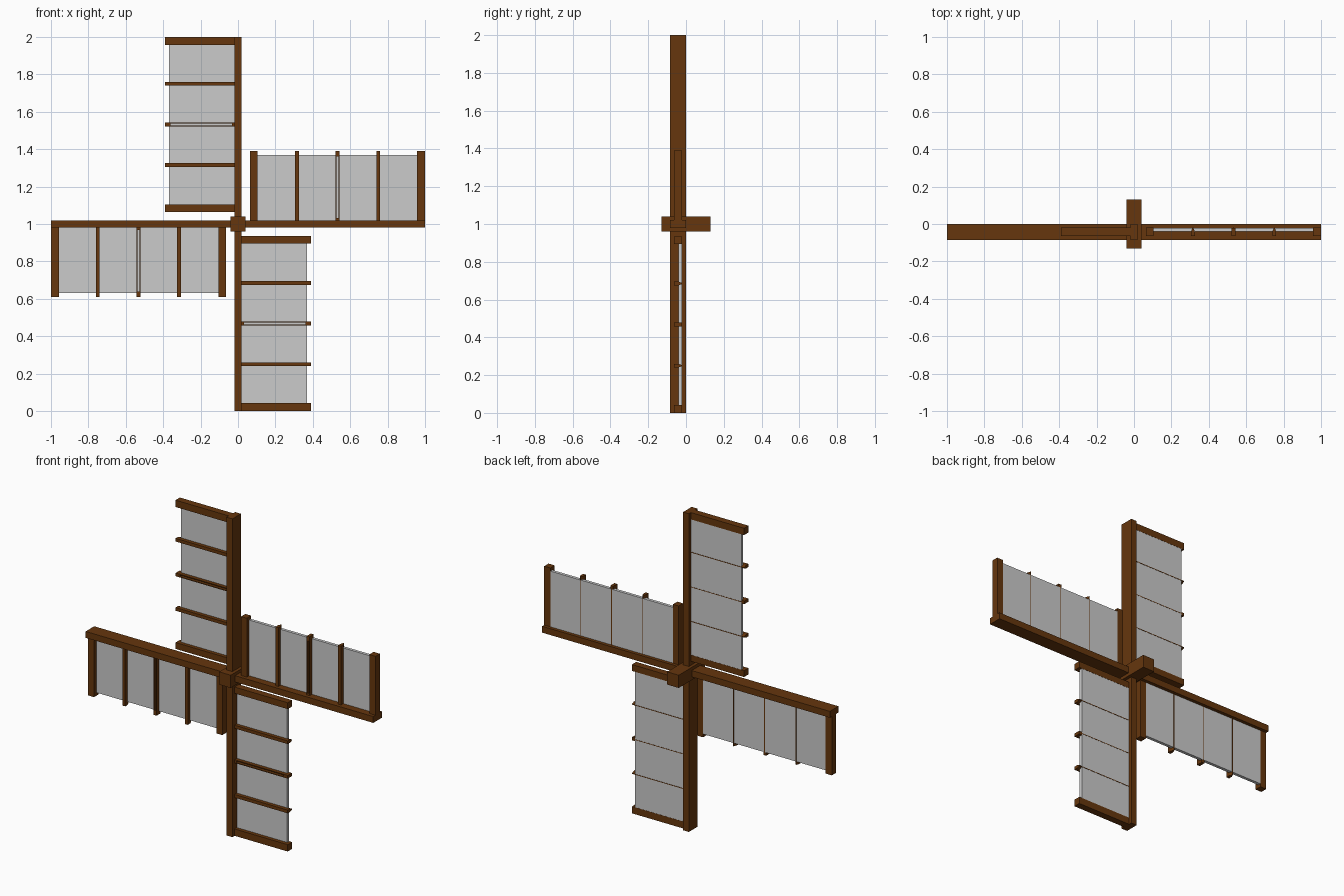
import bpy, math
from mathutils import Matrix, Vector

cube = bpy.data.objects.get("Cube")
if cube:
    bpy.data.objects.remove(cube)


def material(name, rgb):
    m = bpy.data.materials.new(name)
    m.use_nodes = True
    m.diffuse_color = (*rgb, 1)
    m.node_tree.nodes["Principled BSDF"].inputs["Base Color"].default_value = (*rgb, 1)
    return m


wood = material("brown_wood", (0.133, 0.037, 0.004))
canvas = material("grey_canvas", (0.6, 0.6, 0.6))
CENTRE = Matrix.Translation((0, 0, 1))


def prism(name, profile, z0, z1, mat, turn=Matrix()):
    """Extrude an (x, y) profile from z0 to z1, turned about the hub."""
    n = len(profile)
    verts = [Vector((x, y, z)) for z in (z0, z1) for x, y in profile]
    faces = [tuple(reversed(range(n))), tuple(range(n, 2 * n))]
    faces += [(i, (i + 1) % n, n + (i + 1) % n, n + i) for i in range(n)]
    mesh = bpy.data.meshes.new(name)
    mesh.from_pydata([CENTRE @ turn @ v for v in verts], [], faces)
    mesh.materials.append(mat)
    obj = bpy.data.objects.new(name, mesh)
    bpy.context.collection.objects.link(obj)
    return obj


def box(name, x0, x1, y0, y1, z0, z1, mat, turn=Matrix()):
    return prism(name, [(x0, y0), (x1, y0), (x1, y1), (x0, y1)], z0, z1, mat, turn)


# Hub block through the middle
box("hub", -0.04, 0.04, -0.13, 0.13, -0.04, 0.04, wood)

FRONT, BACK, EDGE, TIP = -0.063, -0.02, 0.02, 0.39
for k, side in enumerate(("left", "top", "right", "bottom")):
    turn = Matrix.Rotation(-k * math.pi / 2, 4, "Y")
    # Main spar
    box(side + "_spar", 0.03, 1, -0.085, 0, -EDGE, EDGE, wood, turn)
    # Heavy end bars
    box(side + "_inner_bar", 0.065, 0.105, FRONT, BACK, EDGE, TIP, wood, turn)
    box(side + "_outer_bar", 0.957, 1, FRONT, BACK, EDGE, TIP, wood, turn)
    # Sail cloth
    box(side + "_sail", 0.105, 0.957, -0.04, -0.021, EDGE, 0.37, canvas, turn)
    # Slim rungs, narrowing to a ridge at the back
    for r in (0.315, 0.75):
        wedge = [(r - 0.01, FRONT), (r + 0.01, FRONT), (r + 0.01, -0.04),
                 (r + 0.002, BACK), (r - 0.002, BACK), (r - 0.01, -0.04)]
        prism(side + "_rung", wedge, EDGE, TIP, wood, turn)
    # Middle rung: twin rails joined by end blocks
    r = 0.532
    for s in (-1, 1):
        x = r + s * 0.0075
        box(side + "_rail", x - 0.0025, x + 0.0025, FRONT, -0.03, EDGE, TIP, wood, turn)
    for z0, z1 in ((EDGE, 0.032), (0.36, TIP)):
        box(side + "_rail_end", r - 0.01, r + 0.01, FRONT, BACK - 0.002, z0, z1, wood, turn)
    box(side + "_rail_ridge", r - 0.002, r + 0.002, -0.03, BACK, EDGE, 0.37, wood, turn)
